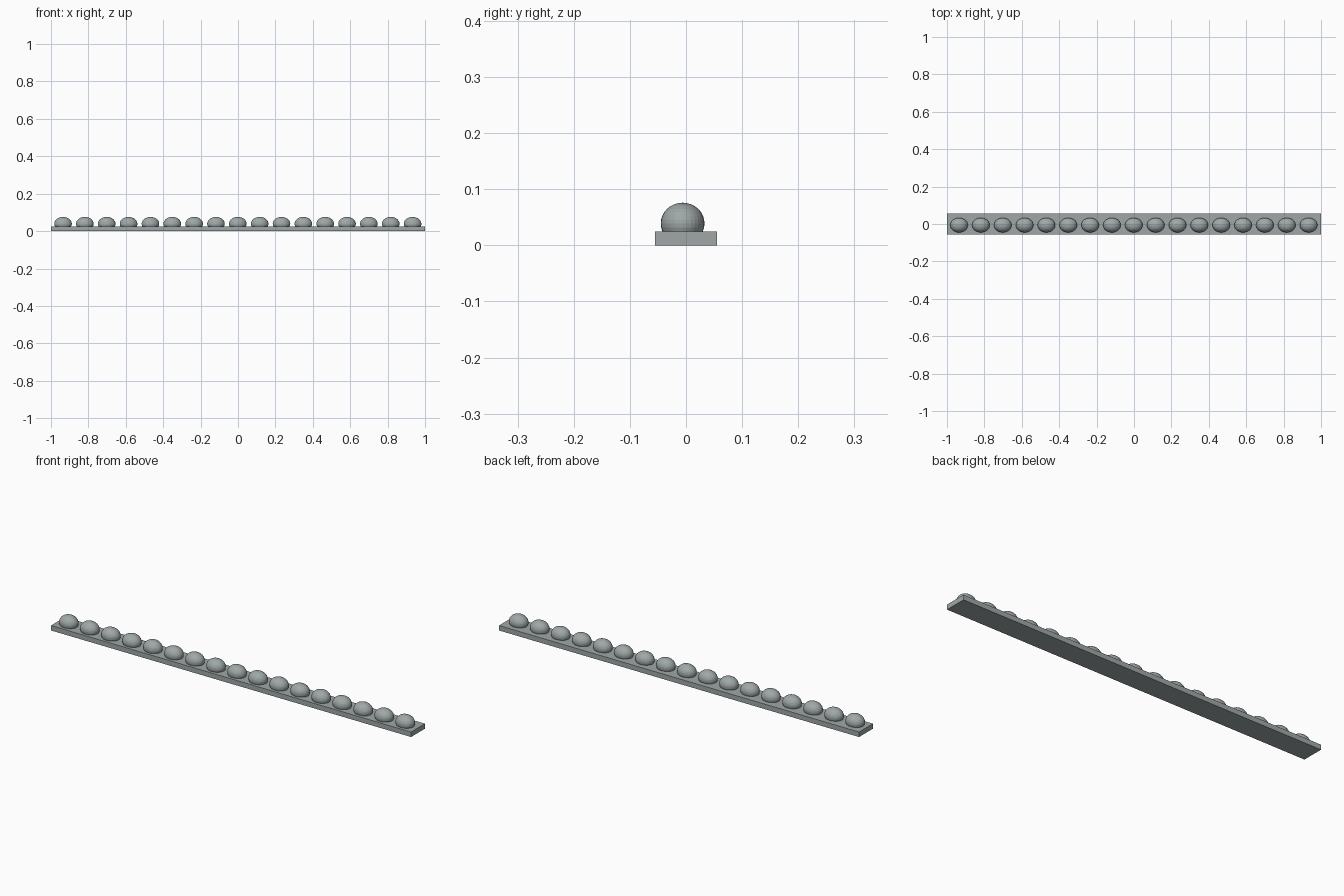
import bpy

cube = bpy.data.objects.get("Cube")
if cube:
    bpy.data.objects.remove(cube, do_unlink=True)


def make_material(name, rgb):
    mat = bpy.data.materials.new(name)
    mat.use_nodes = True
    color = (*rgb, 1)
    mat.diffuse_color = color
    mat.node_tree.nodes["Principled BSDF"].inputs["Base Color"].default_value = color
    return mat


grey = make_material("stone grey", (0.35, 0.39, 0.39))

# Flat base strip
bpy.ops.mesh.primitive_cube_add(size=1, location=(0, 0, 0.0125))
base = bpy.context.object
base.name = "base_strip"
base.scale = (2, 0.11, 0.025)
base.data.materials.append(grey)

# Row of oval beads half sunk into the strip, sharing one mesh
COUNT = 17
SPACING = 0.1168
bpy.ops.mesh.primitive_uv_sphere_add(segments=32, ring_count=16, radius=1)
first = bpy.context.object
first.data.name = "bead"
first.data.materials.append(grey)
for i in range(COUNT):
    bead = first if i == 0 else first.copy()
    if i:
        bpy.context.collection.objects.link(bead)
    bead.name = f"bead_{i + 1}"
    bead.scale = (0.047, 0.039, 0.037)
    bead.location = ((i - (COUNT - 1) / 2) * SPACING - 0.001, -0.006, 0.039)
